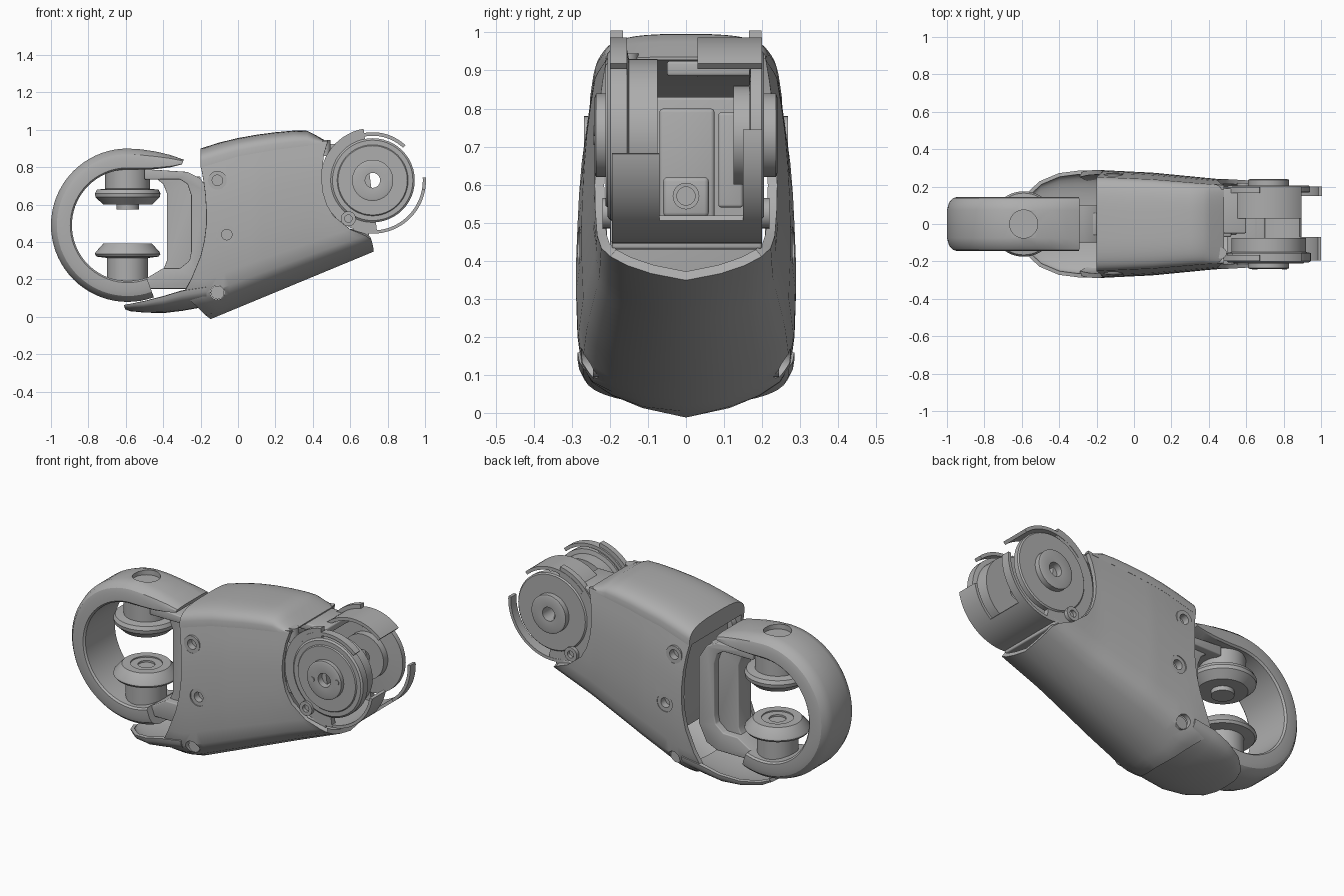
import bpy, bmesh
from math import sin, cos, radians, pi

if "Cube" in bpy.data.objects:
    bpy.data.objects.remove(bpy.data.objects["Cube"])

grey = bpy.data.materials.new("plain grey")
grey.use_nodes = True
grey.diffuse_color = (0.42, 0.42, 0.42, 1)
grey.node_tree.nodes["Principled BSDF"].inputs["Base Color"].default_value = grey.diffuse_color


def lerp(table, x):
    """Piecewise linear lookup in sorted (x, value) pairs."""
    if x <= table[0][0]:
        return table[0][1]
    for (a, va), (b, vb) in zip(table, table[1:]):
        if x <= b:
            return va + (vb - va) * (x - a) / (b - a)
    return table[-1][1]


def loft(name, rings, wrap=True, loop=False, thick=0, bevel=0, cutters=()):
    """Skin a list of point rings; capped solid if wrapped and not looped."""
    bm = bmesh.new()
    vs = [[bm.verts.new(p) for p in ring] for ring in rings]
    n, m = len(vs), len(vs[0])
    for i in range(n if loop else n - 1):
        for j in range(m if wrap else m - 1):
            a, b, k = vs[i], vs[(i + 1) % n], (j + 1) % m
            bm.faces.new((a[j], a[k], b[k], b[j]))
    if wrap and not loop:
        bm.faces.new(vs[0])
        bm.faces.new(vs[-1][::-1])
    bmesh.ops.remove_doubles(bm, verts=bm.verts, dist=0.0001)
    bmesh.ops.recalc_face_normals(bm, faces=bm.faces)
    mesh = bpy.data.meshes.new(name)
    bm.to_mesh(mesh)
    bm.free()
    mesh.materials.append(grey)
    ob = bpy.data.objects.new(name, mesh)
    bpy.context.collection.objects.link(ob)
    bpy.ops.object.select_all(action='DESELECT')
    ob.select_set(True)
    bpy.context.view_layer.objects.active = ob
    if thick:
        mod = ob.modifiers.new("wall", 'SOLIDIFY')
        mod.thickness, mod.offset = thick, 0
    if bevel:
        mod = ob.modifiers.new("round", 'BEVEL')
        mod.width, mod.segments, mod.limit_method = bevel, 3, 'ANGLE'
    for c in cutters:
        mod = ob.modifiers.new("hole", 'BOOLEAN')
        mod.object, mod.operation, mod.solver = c, 'DIFFERENCE', 'EXACT'
    for mod in list(ob.modifiers):
        bpy.ops.object.modifier_apply(modifier=mod.name)
    for c in cutters:
        bpy.data.objects.remove(c)
    bpy.ops.object.shade_smooth_by_angle(angle=radians(32))
    return ob


def lathe(name, profile, centre, axis='y', steps=48):
    """Turn a closed (radius, height) profile about an axis."""
    cx, cy, cz = centre
    rings = []
    for i in range(steps):
        c, s = cos(2 * pi * i / steps), sin(2 * pi * i / steps)
        place = {'x': lambda r, h: (cx + h, cy + r * c, cz + r * s),
                 'y': lambda r, h: (cx + r * c, cy + h, cz + r * s),
                 'z': lambda r, h: (cx + r * c, cy + r * s, cz + h)}[axis]
        rings.append([place(r, h) for r, h in profile])
    return loft(name, rings, True, True)


def rod(name, r, h0, h1, centre, axis='y'):
    return lathe(name, [(0, h0), (r, h0), (r, h1), (0, h1)], centre, axis, 32)


def plate(name, outline, y0, y1, bevel=0):
    """Extrude an xz outline from y0 to y1."""
    return loft(name, [[(x, y, z) for x, z in outline] for y in (y0, y1)], bevel=bevel)


def box(name, x0, x1, y0, y1, z0, z1, bevel=0.008):
    return plate(name, [(x0, z0), (x1, z0), (x1, z1), (x0, z1)], y0, y1, bevel)


PX, PZ = 0.72, 0.73


def polar(r, deg, cx=PX, cz=PZ):
    return cx + r * cos(radians(deg)), cz + r * sin(radians(deg))


def band(name, r0, r1, a0, a1, y0, y1):
    """Curved strip around the pivot joint."""
    rings = []
    for i in range(25):
        a = a0 + (a1 - a0) * i / 24
        (xi, zi), (xo, zo) = polar(r0, a), polar(r1, a)
        rings.append([(xi, y0, zi), (xo, y0, zo), (xo, y1, zo), (xi, y1, zi)])
    return loft(name, rings)


# Hollow main housing: rows run from keel (t=0) to top edge (t=1)
WIDTH = [(-0.2, 0.287), (0.1, 0.272), (0.45, 0.238), (0.72, 0.232)]
TOP = [(-0.2, 0.81), (0, 0.87), (0.2, 0.905), (0.48, 0.94)]
ROWS = [  # t, width factor, left x, right x
    (0, 0, -.15, .72), (.03, .4, -.18, .72), (.07, .68, -.21, .715), (.11, .86, -.25, .71),
    (.16, .95, -.29, .68), (.25, .985, -.25, .6), (.4, 1, -.2, .51), (.5, 1, -.18, .475),
    (.6, .99, -.17, .455), (.7, .975, -.17, .447), (.8, .95, -.175, .45),
    (.9, .91, -.185, .46), (1, .86, -.2, .48)]


def shell_row(t, f, xl, xr, side):
    pts = []
    for i in range(25):
        x = xl + (xr - xl) * i / 24
        base = max(0, 0.414 * (x + 0.15))
        pts.append((x, side * (f * lerp(WIDTH, x) - 0.01 * f), base + t * (lerp(TOP, x) - base)))
    return pts


BOLTS = [(-0.11, 0.73), (-0.06, 0.44), (-0.11, 0.13)]
rows = [shell_row(*r, -1) for r in ROWS[:0:-1]] + [shell_row(*r, 1) for r in ROWS]
holes = [rod("hole_cutter", 0.05 - 0.012 * (z < 0.2), -0.5, 0.5, (x, 0, z)) for x, z in BOLTS]
for h in holes:
    h.hide_render = True
loft("housing", rows, False, thick=0.025, cutters=holes)

# Recessed bolts on both flanks
for side in (-1, 1):
    for x, z in BOLTS[:2]:
        y = side * (0.95 if z > 0.6 else 0.99) * lerp(WIDTH, x)
        lathe("side_bolt", [(0.028, 0), (0.05, 0), (0.05, -0.07 * side), (0, -0.07 * side),
                            (0, -0.04 * side), (0.028, -0.04 * side)], (x, y, z), 'y', 32)
    rod("lower_bolt", 0.036, 0.2 * side, 0.245 * side, (-0.11, 0, 0.13))

# Arched top cover
CREST = [(-.2, .9), (-.1, .932), (0, .956), (.1, .974), (.2, .987), (.3, .996), (.37, .995),
         (.41, .975), (.48, .935)]
rings = []
for x, crest in CREST:
    w, low = 0.87 * lerp(WIDTH, x) + 0.004, lerp(TOP, x) - 0.012
    arch = [(x, w * cos(a) * (abs(cos(a)) ** -0.35 if abs(cos(a)) > 0.01 else 1),
             low + (crest - low) * abs(sin(a)) ** 0.6) for a in [pi * k / 20 for k in range(21)]]
    rings.append(arch)
loft("top_cover", rings)

# Scooped chin under the ring
rings = []
for x, w, lip, low in [(-.6, .09, .065, .05), (-.575, .15, .07, .04), (-.5, .22, .085, .033),
                       (-.4, .262, .11, .03), (-.3, .275, .14, .042), (-.17, .275, .16, .065)]:
    rings.append([(x, w * cos(a), lip - (lip - low) * sin(a) ** 0.8)
                  for a in [pi * k / 20 for k in range(20)] + [pi - 0.0001]])
loft("chin_guard", rings, False, thick=0.02)

# Hook ring with rounded outer corners
SECTION = [(-.075, 0), (.075, 0), (.115, .1), (.138, .28), (.145, .5), (.145, .92), (.135, 1),
           (-.135, 1), (-.145, .92), (-.145, .5), (-.138, .28), (-.115, .1)]
pairs = [((-.29, .84), (-.30, .815)), ((-.36, .865), (-.36, .80)), ((-.44, .884), (-.44, .79)),
         ((-.52, .896), (-.52, .787))]
pairs += [(polar(.41, a, -.59, .49), polar(.298, a, -.59, .49)) for a in range(90, 292, 5)]
rings = [[(o[0] + (n[0] - o[0]) * s, y, o[1] + (n[1] - o[1]) * s) for y, s in SECTION]
         for o, n in pairs]
dimple = rod("dimple_cutter", 0.075, 0.87, 1, (-.59, 0, 0), 'z')
dimple.hide_render = True
loft("hook_ring", rings, cutters=[dimple])

# Two facing rollers on hubs
lathe("upper_roller", [(0, .575), (.06, .575), (.06, .6), (.13, .6), (.172, .64), (.175, .66),
                       (.165, .68), (.12, .685), (.12, .8), (0, .8)], (-.59, 0, 0), 'z')
lathe("lower_roller", [(0, .375), (.045, .375), (.045, .385), (.085, .385), (.085, .392), (.13, .392),
                       (.172, .345), (.175, .335), (.165, .322), (.11, .315), (.11, .16), (0, .16)],
      (-.59, 0, 0), 'z')

# C-shaped bracket holding the rollers
plate("bracket_flange", [(-.5, .79), (-.27, .775), (-.2, .74), (-.15, .66), (-.15, .28), (-.2, .18),
                         (-.27, .15), (-.5, .15), (-.5, .2), (-.4, .26), (-.31, .26), (-.26, .3),
                         (-.25, .35), (-.25, .65), (-.27, .71), (-.31, .735), (-.5, .735)],
      -0.1, 0.1, 0.006)
plate("bracket_web", [(-.45, .75), (-.2, .75), (-.2, .2), (-.45, .2), (-.4, .25), (-.38, .3),
                      (-.38, .66), (-.4, .71)], -0.06, 0.06, 0.006)
box("inner_core", -0.13, 0.36, -0.2, 0.2, 0.28, 0.83)

# Pivot joint: front drum, back disc, and fixed cheeks
lathe("front_drum", [(.04, -.235), (.1, -.24), (.11, -.236), (.11, -.212), (.185, -.212), (.19, -.206),
                     (.215, -.206), (.225, -.198), (.225, -.155), (.2, -.15), (.2, -.075), (.04, -.075)],
      (PX, 0, PZ))
lathe("back_disc", [(.04, .235), (.1, .24), (.11, .236), (.11, .205), (.215, .205), (.222, .198),
                    (.222, .17), (.13, .165), (.13, .125), (.04, .125)], (PX, 0, PZ))
for dx, dz in ((-.075, -.012), (.085, .012)):
    rod("drum_pin", 0.014, -0.243, -0.2, (PX + dx, 0, PZ + dz))
cheek = [polar(.28, a) for a in range(100, 276, 5)]
for side in (-1, 1):
    plate("joint_cheek", cheek, side * 0.165, side * 0.198)
    lathe("cheek_screw", [(.02, 0), (.04, 0), (.04, -.05 * side), (0, -.05 * side),
                          (0, -.02 * side), (.02, -.02 * side)], (.59, .22 * side, .525), 'y', 24)

# Curved claw below, with two prongs and a notch between
band("claw_base", .268, .285, 255, 308, -.195, .2)
band("claw_front_prong", .268, .285, 306, 350, -.195, -.07)
band("claw_back_prong", .268, .285, 306, 363, .15, .2)
box("claw_root", .5, .7, -.195, .2, .43, .47)

# Curved guards above
band("back_guard", .238, .257, 47, 140, .03, .2)
band("front_guard", .238, .257, 47, 140, -.2, -.155)
box("guard_link", .4, .6, -.05, .19, .885, .925)
rod("top_screw", 0.03, 0.86, 0.945, (.465, -.155, 0), 'z')

# Actuator block between the cheeks
box("actuator_block", .3, .52, -.07, .075, .5, .8, .01)
box("actuator_foot", .5, .55, -.06, .06, .515, .62, .012)
box("actuator_side", .34, .56, .085, .15, .54, .79)
lathe("actuator_port", [(.024, 0), (.035, 0), (.035, -.05), (0, -.05), (0, -.012), (.024, -.012)],
      (.565, 0, .57), 'x', 24)
